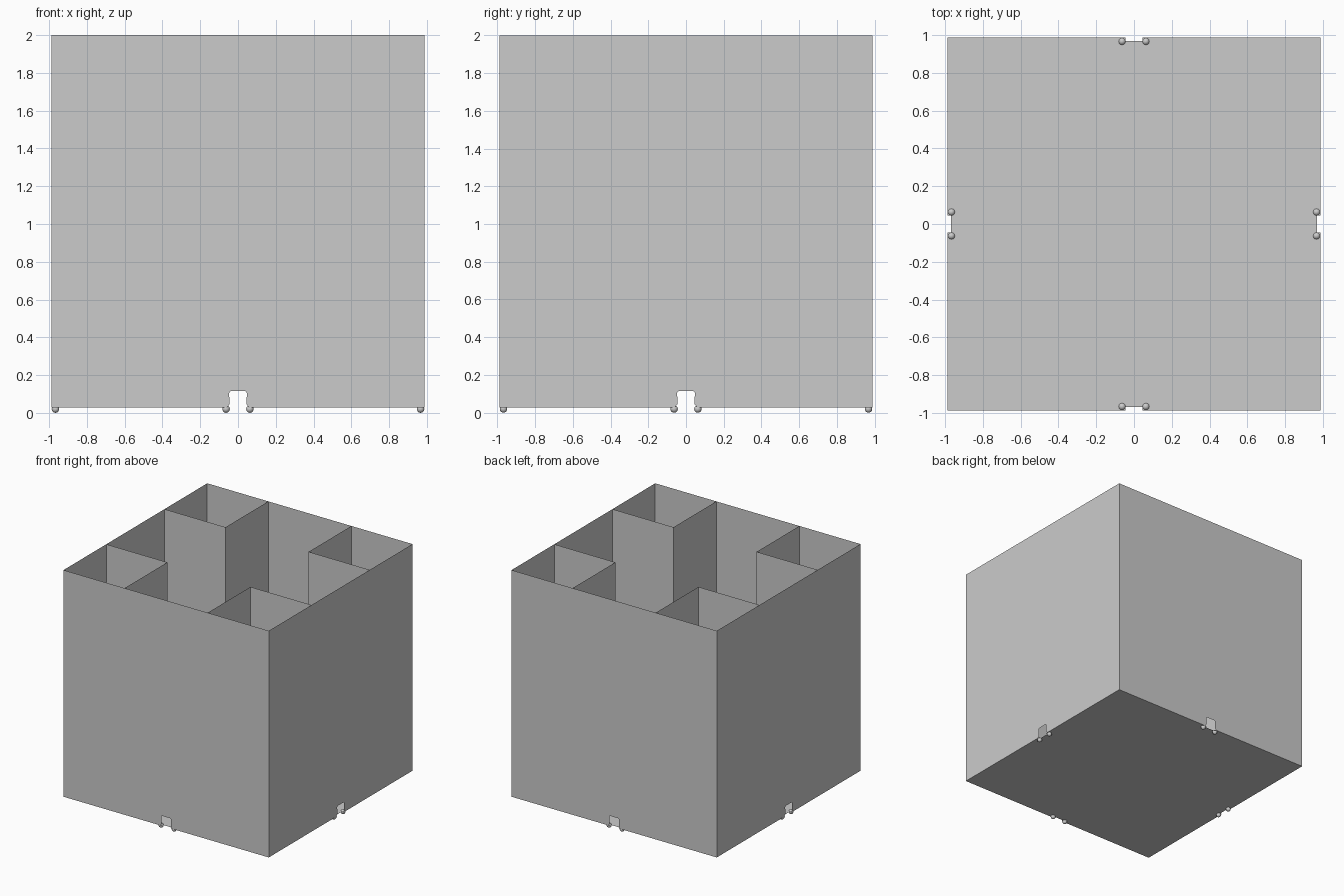
import bpy, bmesh, math
from mathutils import Matrix, Vector

cube = bpy.data.objects.get("Cube")
if cube:
    bpy.data.objects.remove(cube, do_unlink=True)

HALF = 0.988      # half width of the box
FLOOR = 0.028     # floor height
TOP = 2.0
ROOM = 0.4        # distance of the partitions from the centre
NOTCH = 0.018     # depth of the doorway cut in the floor

grey = bpy.data.materials.new("plain_grey")
grey.use_nodes = True
colour = (0.6, 0.6, 0.6, 1)
grey.diffuse_color = colour
grey.node_tree.nodes["Principled BSDF"].inputs["Base Color"].default_value = colour


def turned(points, quarter):
    rot = Matrix.Rotation(quarter * math.pi / 2, 3, 'Z')
    return [rot @ Vector(p) for p in points]


def add_object(name, polygons):
    mesh = bpy.data.meshes.new(name)
    bm = bmesh.new()
    for points in polygons:
        bm.faces.new([bm.verts.new(p) for p in points])
    bmesh.ops.remove_doubles(bm, verts=bm.verts, dist=1e-5)
    bmesh.ops.triangulate(bm, faces=[f for f in bm.faces if len(f.verts) > 4])
    bm.to_mesh(mesh)
    bm.free()
    obj = bpy.data.objects.new(name, mesh)
    bpy.context.collection.objects.link(obj)
    mesh.materials.append(grey)
    return obj


# Outer walls, each with a small doorway in the middle of its lower edge
side = [(HALF, FLOOR), (0.06, FLOOR), (0.045, 0.045), (0.047, 0.105), (0.04, 0.115)]
door = side + [(-x, z) for x, z in reversed(side)]
outline = [(x, -HALF, z) for x, z in door + [(-HALF, TOP), (HALF, TOP)]]
names = ("front", "left", "back", "right")
for q, name in enumerate(names):
    add_object(name + "_wall", [turned(outline, q)])

# Floor with a shallow notch at each doorway
edge = [(-HALF, -HALF, FLOOR), (-0.045, -HALF, FLOOR), (-0.045, NOTCH - HALF, FLOOR),
        (0.045, NOTCH - HALF, FLOOR), (0.045, -HALF, FLOOR)]
add_object("floor", [[p for q in range(4) for p in turned(edge, q)]])

# Two thin partitions close off each corner compartment
partition = [[(ROOM, -HALF, FLOOR), (ROOM, -ROOM, FLOOR), (ROOM, -ROOM, TOP), (ROOM, -HALF, TOP)],
             [(ROOM, -ROOM, FLOOR), (HALF, -ROOM, FLOOR), (HALF, -ROOM, TOP), (ROOM, -ROOM, TOP)]]
for q, name in enumerate(("front_left", "back_left", "back_right", "front_right")):
    add_object(name + "_partition", [turned(p, q) for p in partition])

# Small rounded curls at the foot of both jambs of every doorway
for q, name in enumerate(names):
    for s, end in ((-1, "a"), (1, "b")):
        curl = add_object(name + "_door_curl_" + end, [])
        bm = bmesh.new()
        bmesh.ops.create_uvsphere(bm, u_segments=12, v_segments=8, radius=0.02)
        place = (Matrix.Rotation(q * math.pi / 2, 4, 'Z')
                 @ Matrix.Translation((s * 0.063, 0.021 - HALF, 0.02)))
        bmesh.ops.transform(bm, matrix=place, verts=bm.verts)
        for f in bm.faces:
            f.smooth = True
        bm.to_mesh(curl.data)
        bm.free()
